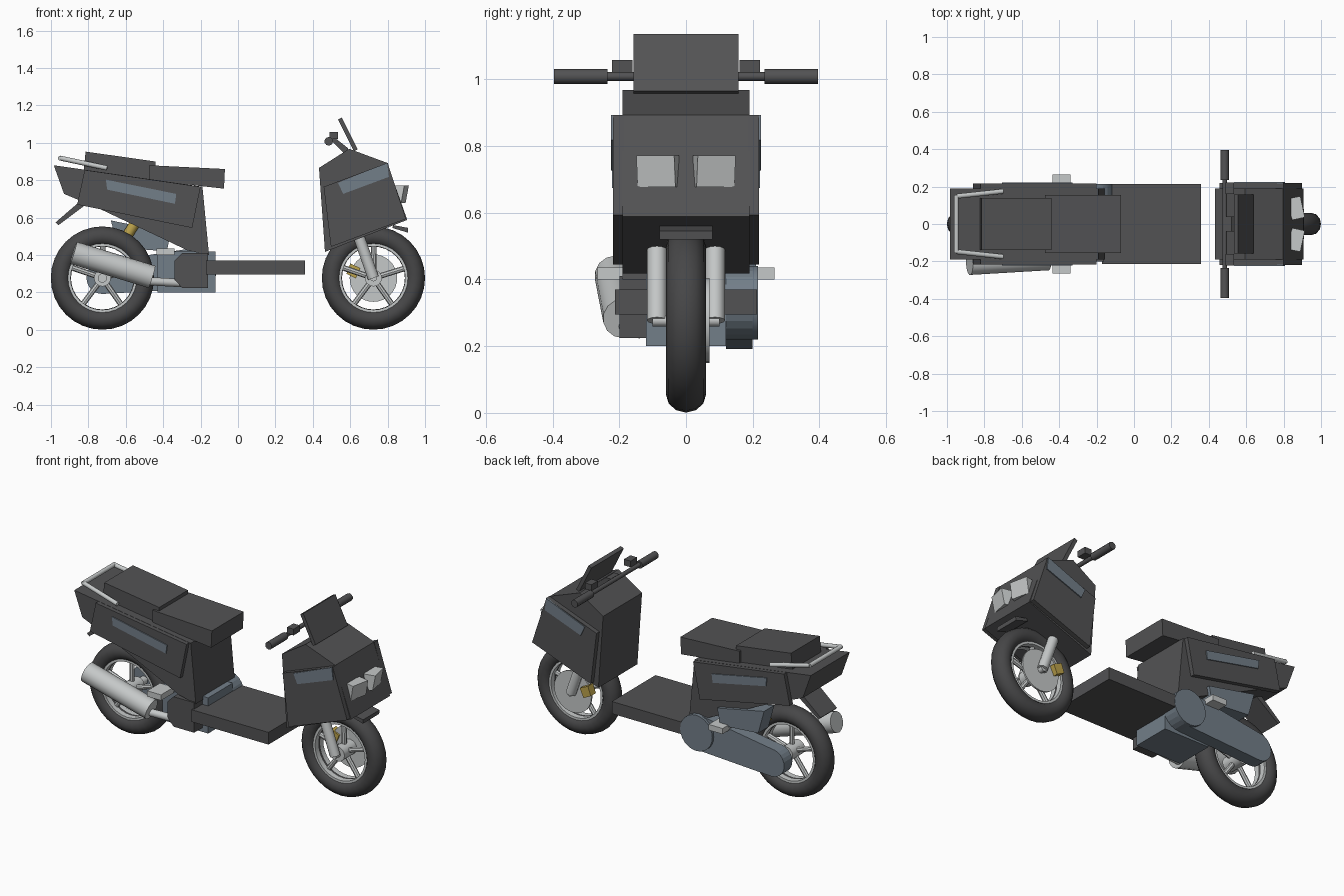
import bpy, bmesh, math
from mathutils import Vector

cube = bpy.data.objects.get("Cube")
if cube:
    bpy.data.objects.remove(cube, do_unlink=True)


def material(name, rgb):
    m = bpy.data.materials.new(name)
    m.use_nodes = True
    col = (*rgb, 1)
    m.diffuse_color = col
    m.node_tree.nodes["Principled BSDF"].inputs["Base Color"].default_value = col
    return m


DARK = material("charcoal plastic", (.085, .085, .088))
TYRE = material("tyre rubber", (.062, .062, .064))
BLUE = material("blue grey metal", (.17, .21, .25))
LIGHT = material("light metal", (.56, .58, .58))
GOLD = material("gold", (.5, .36, .07))


def finish(name, bm, mat, smooth=False):
    bmesh.ops.recalc_face_normals(bm, faces=bm.faces)
    me = bpy.data.meshes.new(name)
    bm.to_mesh(me)
    bm.free()
    me.materials.append(mat)
    ob = bpy.data.objects.new(name, me)
    bpy.context.collection.objects.link(ob)
    if smooth:
        bpy.ops.object.select_all(action='DESELECT')
        ob.select_set(True)
        bpy.context.view_layer.objects.active = ob
        bpy.ops.object.shade_smooth_by_angle(angle=math.radians(40))
    return ob


def prism(name, pts, y0, y1, mat):
    """Side profile in x, z extruded across y."""
    bm = bmesh.new()
    face = bm.faces.new([bm.verts.new((x, y0, z)) for x, z in pts])
    out = bmesh.ops.extrude_face_region(bm, geom=[face])["geom"]
    verts = [v for v in out if isinstance(v, bmesh.types.BMVert)]
    bmesh.ops.translate(bm, verts=verts, vec=(0, y1 - y0, 0))
    return finish(name, bm, mat)


def box(name, x0, x1, y0, y1, z0, z1, mat):
    return prism(name, [(x0, z0), (x1, z0), (x1, z1), (x0, z1)], y0, y1, mat)


def rod(name, a, b, r1, mat, r2=None, sides=12, smooth=True):
    """Tapered cylinder between two points."""
    a, b = Vector(a), Vector(b)
    bm = bmesh.new()
    bmesh.ops.create_cone(bm, cap_ends=True, segments=sides, radius1=r1,
                          radius2=r1 if r2 is None else r2, depth=(b - a).length)
    rot = (b - a).to_track_quat('Z', 'Y').to_matrix()
    bmesh.ops.rotate(bm, verts=bm.verts, matrix=rot)
    bmesh.ops.translate(bm, verts=bm.verts, vec=(a + b) / 2)
    return finish(name, bm, mat, smooth)


def ring(name, x, z, profile, mat, steps=32):
    """Closed radius/y profile spun round a wheel axle."""
    bm = bmesh.new()
    vs = [bm.verts.new((x + r, y, z)) for r, y in profile]
    edges = [bm.edges.new((vs[i - 1], vs[i])) for i in range(len(vs))]
    bmesh.ops.spin(bm, geom=vs + edges, cent=(x, 0, z), axis=(0, 1, 0),
                   angle=math.tau, steps=steps)
    bmesh.ops.remove_doubles(bm, verts=bm.verts, dist=.0005)
    return finish(name, bm, mat, True)


AXLE = .277

# Wheels
round_section = [(.222 + .054 * math.cos(i * math.tau / 12),
                  .06 * math.sin(i * math.tau / 12)) for i in range(12)]
rim_section = [(.17, -.04), (.185, -.04), (.185, .04), (.17, .04)]
for side, x, turn in (("rear", -.725, .3), ("front", .724, .3)):
    ring(side + "_tyre", x, AXLE, round_section, TYRE)
    ring(side + "_rim", x, AXLE, rim_section, LIGHT)
    rod(side + "_hub", (x, -.06, AXLE), (x, .06, AXLE), .045, LIGHT, sides=16)
    for i in range(5):
        a = turn + i * math.tau / 5
        rod(f"{side}_spoke_{i}", (x, 0, AXLE),
            (x + .175 * math.cos(a), 0, AXLE + .175 * math.sin(a)), .015, LIGHT, sides=8)

# Front brake and fork
rod("brake_disc", (.724, .06, AXLE), (.724, .07, AXLE), .127, LIGHT, sides=32)
prism("brake_caliper", [(.58, .3), (.63, .275), (.655, .33), (.6, .355)], .05, .1, GOLD)
for s, tag in ((1, "left"), (-1, "right")):
    rod(tag + "_fork", (.724, s * .087, AXLE), (.635, s * .087, .53), .03, LIGHT)
rod("front_axle", (.724, -.1, AXLE), (.724, .1, AXLE), .018, LIGHT)

# Front shield
prism("front_shield", [(.433, .866), (.594, .968), (.797, .893), (.905, .588), (.465, .417)],
      -.19, .19, DARK)
prism("front_lip", [(.83, .56), (.91, .545), (.908, .52), (.825, .545)], -.08, .08, DARK)
prism("windscreen", [(.535, 1.125), (.555, 1.135), (.64, .965), (.62, .955)],
      -.157, .157, DARK)

# Rear body, seats and fender
prism("rear_body", [(-.985, .88), (-.19, .765), (-.155, .4), (-.27, .425), (-.75, .652),
                    (-.93, .727)], -.19, .19, DARK)
prism("rider_seat", [(-.475, .88), (-.07, .86), (-.075, .755), (-.475, .8)], -.155, .155, DARK)
prism("passenger_seat", [(-.815, .953), (-.44, .9), (-.44, .8), (-.825, .85)],
      -.14, .14, DARK)
prism("rear_fender", [(-.83, .7), (-.975, .575), (-.96, .56), (-.8, .68)], -.08, .08, DARK)
box("floorboard", -.17, .357, -.213, .213, .295, .37, DARK)

# Side panels, stripes, headlights and foot pegs
for s, tag in ((1, "left"), (-1, "right")):
    prism(tag + "_shield_panel", [(.458, .765), (.8, .893), (.898, .593), (.497, .444)],
          s * .185, s * .219, DARK)
    prism(tag + "_shield_stripe", [(.535, .786), (.797, .893), (.807, .818), (.562, .727)],
          s * .216, s * .225, BLUE)
    prism(tag + "_rear_panel", [(-.82, .855), (-.2, .765), (-.245, .545), (-.86, .67)],
          s * .185, s * .216, DARK)
    prism(tag + "_rear_stripe", [(-.706, .803), (-.33, .727), (-.337, .674), (-.7, .75)],
          s * .213, s * .222, BLUE)
    lamp = prism(tag + "_headlight", [(.03, .05), (-.04, .05), (-.04, -.045), (.012, -.045)],
                 -.058, .058, LIGHT)
    lamp.location = (.872, s * .086, .722)
    lamp.rotation_euler = (0, 0, s * math.radians(12))
    box(tag + "_foot_peg", -.435, -.34, s * .14, s * .265, .4, .435, LIGHT)

    # Handlebar ends
    rod(tag + "_grip", (.485, s * .235, 1.008), (.485, s * .395, 1.008), .023, DARK, sides=10)
    box(tag + "_switch_box", .49, .535, s * .16, s * .222, 1.02, 1.058, DARK)

    # Grab rail sides
    rod(tag + "_grab_rail", (-.7, s * .175, .865), (-.95, s * .148, .918), .013, LIGHT)
rod("grab_rail_back", (-.95, -.155, .918), (-.95, .155, .918), .013, LIGHT)
rod("handlebar", (.485, -.25, 1.008), (.485, .25, 1.008), .013, DARK)
prism("handlebar_stem", [(.485, 1.025), (.52, 1.025), (.59, .97), (.57, .94)], -.04, .04, DARK)

# Drive case: tapered stadium outline
case = []
for cx, cz, r, start in ((-.22, .33, .11, -1), (-.725, AXLE, .085, 1)):
    for i in range(13):
        a = start * math.pi / 2 + i * math.pi / 12
        case.append((cx + r * math.cos(a), cz + r * math.sin(a)))
prism("drive_case", case, .12, .2, BLUE)
rod("clutch_cover", (-.22, .12, .33), (-.22, .215, .33), .11, BLUE, sides=24)
prism("air_box", [(-.68, .585), (-.36, .52), (-.38, .42), (-.64, .44)], .11, .21, BLUE)
box("engine_block", -.43, -.12, -.12, .12, .2, .42, BLUE)
prism("right_engine_cover", [(-.34, .27), (-.34, .37), (-.3, .41), (-.16, .41), (-.16, .225),
                             (-.3, .225)], -.2, -.12, DARK)
rod("rear_axle", (-.725, -.07, AXLE), (-.725, .15, AXLE), .025, LIGHT)
rod("shock_spring", (-.62, .09, .46), (-.5, .09, .65), .028, GOLD)

# Exhaust
rod("muffler", (-.88, -.212, .412), (-.46, -.187, .283), .062, LIGHT, sides=14)
rod("header_pipe", (-.47, -.18, .26), (-.22, -.14, .245), .022, LIGHT)
rod("header_bend", (-.22, -.14, .245), (-.17, -.06, .27), .022, LIGHT)
